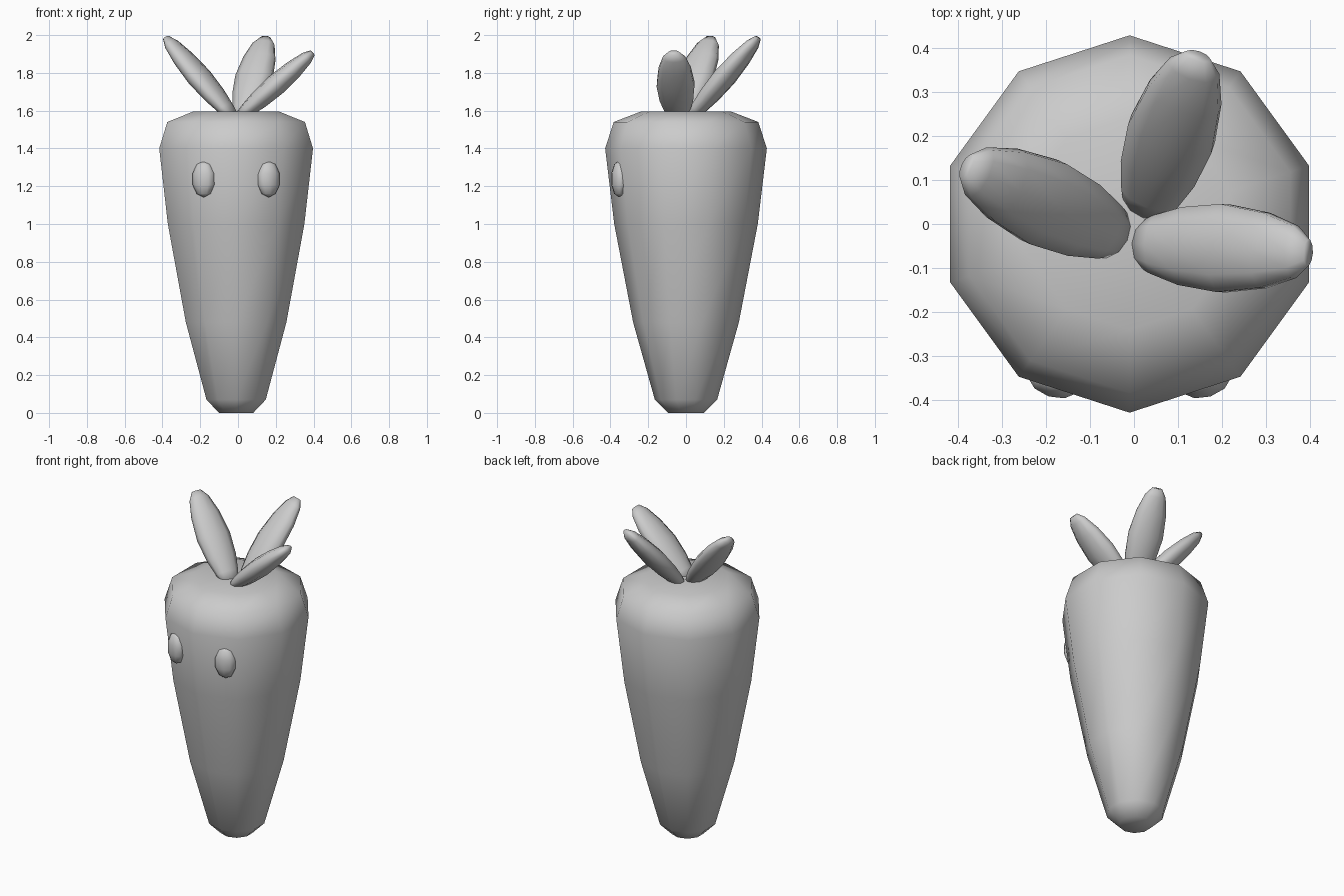
import bpy
import bmesh
import math
from mathutils import Matrix, Vector

cube = bpy.data.objects.get("Cube")
if cube:
    bpy.data.objects.remove(cube, do_unlink=True)

SIDES = 10
BODY_X = -0.01

grey = bpy.data.materials.new("plain_grey")
grey.use_nodes = True
grey.diffuse_color = (0.6, 0.6, 0.6, 1)
grey.node_tree.nodes["Principled BSDF"].inputs["Base Color"].default_value = (0.6, 0.6, 0.6, 1)


def finish(name, bm, matrix):
    """Turn a bmesh into a smooth grey object."""
    bmesh.ops.transform(bm, matrix=matrix, verts=bm.verts)
    bmesh.ops.recalc_face_normals(bm, faces=bm.faces)
    for face in bm.faces:
        face.smooth = True
    mesh = bpy.data.meshes.new(name)
    bm.to_mesh(mesh)
    bm.free()
    mesh.materials.append(grey)
    obj = bpy.data.objects.new(name, mesh)
    bpy.context.collection.objects.link(obj)
    return obj


def loft(name, profile, matrix, flatness=1.0):
    """Stack rings of (radius, height) and close both ends."""
    bm = bmesh.new()
    rings = []
    for radius, height in profile:
        ring = []
        for i in range(SIDES):
            a = math.tau * i / SIDES + math.pi / 2
            ring.append(bm.verts.new((radius * math.cos(a), radius * flatness * math.sin(a), height)))
        rings.append(ring)
    for low, high in zip(rings, rings[1:]):
        for i in range(SIDES):
            j = (i + 1) % SIDES
            bm.faces.new((low[i], low[j], high[j], high[i]))
    bm.faces.new(rings[0])
    bm.faces.new(rings[-1])
    return finish(name, bm, matrix)


# Tapered root body
body_profile = [(0.095, 0), (0.165, 0.07), (0.28, 0.48), (0.38, 1.0),
                (0.428, 1.4), (0.383, 1.54), (0.24, 1.595)]
loft("root_body", body_profile, Matrix.Translation((BODY_X, 0, 0)))

# Flattened leaves: base and tip centres
leaf_profile = [(0.05, 0), (0.07, 0.1), (0.093, 0.27), (0.105, 0.5),
                (0.09, 0.74), (0.062, 0.92), (0.03, 1)]
leaves = {
    "left_leaf": ((0.01, -0.045, 1.57), (0.395, -0.065, 1.907)),
    "right_leaf": ((-0.03, -0.03, 1.57), (-0.38, 0.13, 1.985)),
    "back_leaf": ((0.025, 0.03, 1.57), (0.145, 0.38, 1.985)),
}
for name, (base, tip) in leaves.items():
    base, tip = Vector(base), Vector(tip)
    axis = (tip - base).normalized()
    across = Vector((0, 0, 1)).cross(axis).normalized()
    frame = Matrix((across, axis.cross(across), axis)).transposed().to_4x4()
    length = (tip - base).length
    profile = [(r, t * length) for r, t in leaf_profile]
    loft(name, profile, Matrix.Translation(base) @ frame, 0.55)

# Oval eyes lying on the two front facets
for name, side in (("left_eye", 1), ("right_eye", -1)):
    bm = bmesh.new()
    bmesh.ops.create_uvsphere(bm, u_segments=SIDES, v_segments=5, radius=1)
    place = (Matrix.Translation((BODY_X + side * 0.172, -0.355, 1.238))
             @ Matrix.Rotation(side * math.radians(18), 4, "Z")
             @ Matrix.Diagonal((0.064, 0.04, 0.097, 1)))
    finish(name, bm, place)
